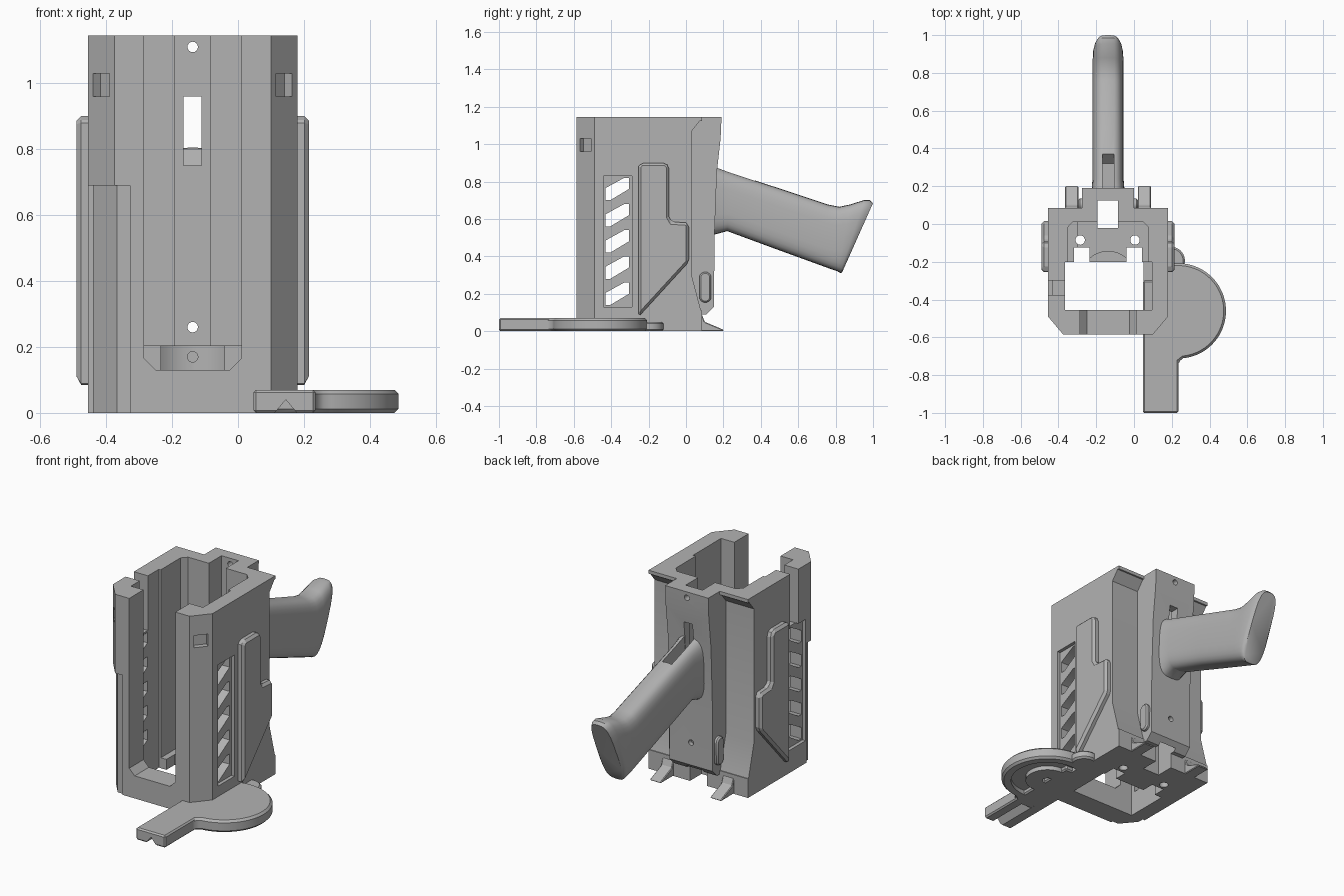
import bpy, bmesh, math
from mathutils import Vector

CX = -0.1375  # mirror plane of the main body

cube = bpy.data.objects.get("Cube")
if cube:
    bpy.data.objects.remove(cube, do_unlink=True)

grey = bpy.data.materials.new("plain grey")
grey.use_nodes = True
grey.diffuse_color = (0.45, 0.45, 0.45, 1)
grey.node_tree.nodes["Principled BSDF"].inputs["Base Color"].default_value = (0.45, 0.45, 0.45, 1)


def finish(name, bm):
    bmesh.ops.recalc_face_normals(bm, faces=bm.faces[:])
    mesh = bpy.data.meshes.new(name)
    bm.to_mesh(mesh)
    bm.free()
    ob = bpy.data.objects.new(name, mesh)
    bpy.context.collection.objects.link(ob)
    mesh.materials.append(grey)
    return ob


def prism(name, pts, lo, hi, axis="z"):
    """Extrude a 2D outline along an axis: z uses (x, y), x uses (y, z), y uses (x, z)."""
    place = {"z": lambda p: (p[0], p[1], lo), "x": lambda p: (lo, p[0], p[1]),
             "y": lambda p: (p[0], lo, p[1])}[axis]
    step = Vector([(hi - lo) * (axis == a) for a in "xyz"])
    bm = bmesh.new()
    face = bm.faces.new([bm.verts.new(place(p)) for p in pts])
    out = bmesh.ops.extrude_face_region(bm, geom=[face])
    bmesh.ops.translate(bm, vec=step, verts=[v for v in out["geom"] if isinstance(v, bmesh.types.BMVert)])
    return finish(name, bm)


def rect(a0, b0, a1, b1):
    return [(a0, b0), (a1, b0), (a1, b1), (a0, b1)]


def box(name, x0, x1, y0, y1, z0, z1):
    return prism(name, rect(x0, y0, x1, y1), z0, z1)


def circle(cx, cy, r, n=32, start=0, sweep=2 * math.pi):
    return [(cx + r * math.cos(start + sweep * i / n), cy + r * math.sin(start + sweep * i / n)) for i in range(n)]


def mirrored(pts):
    return [(2 * CX - x, y) for x, y in pts]


def apply_mod(ob, mod):
    bpy.context.view_layer.objects.active = ob
    bpy.ops.object.modifier_apply(modifier=mod.name)


def boolean(ob, tools, op="DIFFERENCE"):
    for tool in tools:
        mod = ob.modifiers.new("bool", "BOOLEAN")
        mod.operation, mod.solver, mod.object = op, "EXACT", tool
        apply_mod(ob, mod)
        bpy.data.objects.remove(tool, do_unlink=True)


def bevel(ob, width, segments=1):
    mod = ob.modifiers.new("bevel", "BEVEL")
    mod.width, mod.segments = width, segments
    mod.limit_method, mod.angle_limit = "ANGLE", math.radians(40)
    apply_mod(ob, mod)


def smooth(ob):
    bpy.ops.object.select_all(action="DESELECT")
    ob.select_set(True)
    bpy.context.view_layer.objects.active = ob
    bpy.ops.object.shade_smooth_by_angle(angle=math.radians(35))


# Housing shell with chamfered front corners
half = [(0.10, -0.585), (0.18, -0.49), (0.18, 0.085)]
housing = prism("housing", half + mirrored(half)[::-1], 0, 1.145)
back = [(0.03, 0.3), (0.03, 1.07), (0.075, 1.125), (0.3, 1.125), (0.3, 0.11), (0.08, 0.11)]
boolean(housing, [prism("cut", back, -0.6, 0.4, "x")])

# Rear spine joined to the shell
spine = [(0.015, 0.09), (0.015, 1.145), (0.19, 1.145), (0.185, 1.03), (0.165, 0.85),
         (0.152, 0.5), (0.15, 0.13), (0.11, 0.09)]
boolean(housing, [prism("spine", spine, -0.275, 0.0, "x")], "UNION")

# Cavity, bottom opening, cable channel and front opening
cavity = [(-0.365, -0.455), (0.095, -0.455), (0.095, -0.2), (0.078, -0.2), (0.078, -0.02),
          (0.05, 0.01), (-0.325, 0.01), (-0.353, -0.02), (-0.353, -0.2), (-0.365, -0.2)]
front = [(-0.25, 0.13), (-0.025, 0.13), (0.01, 0.165), (0.01, 1.3), (-0.285, 1.3), (-0.285, 0.165)]
boolean(housing, [
    prism("cut", cavity, 0.06, 1.3),
    box("cut", -0.365, 0.05, -0.455, -0.2, -0.1, 0.1),
    prism("cut", front, -0.7, -0.4, "y"),
    box("cut", -0.193, -0.085, -0.02, 0.125, -0.1, 1.3),
    box("cut", -0.5, -0.3, -0.375, -0.30, 0.83, 1.3),
])

# Handle slot and screw holes through the spine
boolean(housing, [box("cut", -0.165, -0.11, 0.0, 0.3, 0.75, 0.96)]
        + [prism("cut", circle(CX, z, 0.016, 16), 0.0, 0.4, "y") for z in (0.26, 1.11)])

# Grilles: shallow recess on each side, slanted slots through both walls
for x0, x1 in ((0.16, 0.3), (-0.6, -0.435)):
    boolean(housing, [box("cut", x0, x1, -0.44, -0.29, 0.13, 0.83)])
for i in range(5):
    z = 0.2 + 0.14 * i
    slot = [(-0.43, z - 0.06), (-0.405, z - 0.06), (-0.305, z), (-0.305, z + 0.06),
            (-0.33, z + 0.06), (-0.43, z + 0.005)]
    boolean(housing, [prism("cut", slot, -0.6, 0.4, "x")])

# Square pockets in the front corner chamfers
n = Vector((0.095, -0.08)).normalized()
t = Vector((-n.y, n.x))
pocket = [tuple(Vector((0.14, -0.5375)) + t * a + n * b)
          for a, b in ((-0.038, -0.03), (0.038, -0.03), (0.038, 0.06), (-0.038, 0.06))]
for pts in (pocket, mirrored(pocket)):
    boolean(housing, [prism("cut", pts, 0.96, 1.03)])

# Shallow relief around one lower front corner
relief = [(-0.5, -0.45), (-0.44, -0.45), (-0.44, -0.485), (-0.367, -0.573),
          (-0.327, -0.573), (-0.327, -0.62), (-0.5, -0.62)]
boolean(housing, [prism("cut", relief, -0.1, 0.69)])

# Inner support block with a round cradle, and the floor holes
support = box("support_block", -0.3, 0.085, -0.2, 0.013, 0.05, 0.205)
boolean(support, [prism("cut", circle(CX, -0.29, 0.145), 0, 0.3),
                  box("cut", -0.193, -0.085, -0.02, 0.1, 0, 0.3),
                  prism("cut", circle(CX, 0.17, 0.016, 16), -0.3, 0.1, "y")])
for ob in (housing, support):
    for x in (-0.285, 0.005):
        boolean(ob, [prism("cut", circle(x, -0.085, 0.025, 20), -0.1, 0.3)])
    for pts in (rect(-0.04, -0.21, 0.042, -0.125), mirrored(rect(-0.04, -0.21, 0.042, -0.125))):
        boolean(ob, [prism("cut", pts, -0.1, 0.3)])
    smooth(ob)

# Raised side panels, spine side bumps and rear hooks, on both sides
panel = [(-0.255, 0.075), (0.015, 0.37), (0.015, 0.57), (0.0, 0.58), (-0.075, 0.585),
         (-0.09, 0.61), (-0.09, 0.88), (-0.11, 0.9), (-0.24, 0.9), (-0.255, 0.88)]
bump = circle(0.103, 0.285, 0.032, 10, 0, math.pi) + circle(0.103, 0.185, 0.032, 10, math.pi, math.pi)
hook = [(0.05, 0.0), (0.05, 0.1), (0.085, 0.09), (0.1, 0.05), (0.2, 0.008), (0.2, 0.0)]
for side, sign in (("left", 1), ("right", -1)):
    def span(lo, hi):
        return (CX + sign * (lo - CX), CX + sign * (hi - CX))
    ob = prism(side + "_side_panel", panel, *span(0.165, 0.215), "x")
    bevel(ob, 0.014)
    ob = prism(side + "_spine_bump", bump, *span(-0.01, 0.02), "x")
    bevel(ob, 0.008)
    smooth(ob)
    ob = prism(side + "_rear_hook", hook, *span(0.02, 0.09), "x")
    bevel(ob, 0.01)

# Grip: rounded cross-sections lofted along the handle (top y, z, bottom y, z, half width)
stations = [(0.13, 0.89, 0.13, 0.51, 0.095), (0.175, 0.872, 0.165, 0.52, 0.088),
            (0.24, 0.848, 0.22, 0.535, 0.083), (0.5, 0.763, 0.47, 0.443, 0.083),
            (0.76, 0.677, 0.72, 0.352, 0.083), (0.82, 0.665, 0.775, 0.332, 0.083),
            (0.88, 0.678, 0.81, 0.32, 0.083), (0.955, 0.702, 0.823, 0.312, 0.08),
            (0.985, 0.70, 0.829, 0.31, 0.074), (1.0, 0.685, 0.835, 0.315, 0.064)]
SIDES = 28
bm = bmesh.new()
rings = []
for ty, tz, by, bz, w in stations:
    ring = []
    for i in range(SIDES):
        a = 2 * math.pi * i / SIDES
        c, s = math.cos(a), math.sin(a)
        u = math.copysign(abs(c) ** 0.6, c)
        v = 0.5 + 0.5 * math.copysign(abs(s) ** 0.6, s)
        ring.append(bm.verts.new((CX + w * u, by + (ty - by) * v, bz + (tz - bz) * v)))
    rings.append(ring)
for r0, r1 in zip(rings, rings[1:]):
    for i in range(SIDES):
        j = (i + 1) % SIDES
        bm.faces.new((r0[i], r0[j], r1[j], r1[i]))
bm.faces.new(rings[0])
bm.faces.new(rings[-1])
grip = finish("grip", bm)
groove = [(0.1, 0.75), (0.32, 0.75), (0.37, 0.8), (0.37, 1.0), (0.1, 1.0)]
boolean(grip, [prism("cut", groove, -0.168, -0.107, "x")])
smooth(grip)

# Foot: bar with a V groove below and a round pad beside it
bar = prism("foot_bar", rect(0.047, 0, 0.235, 0.07), -1.0, -0.3, "y")
bevel(bar, 0.008)
boolean(bar, [prism("cut", [(0.107, -0.005), (0.183, -0.005), (0.145, 0.04)], -1.1, -0.72, "y")])

outline = circle(0.235, -0.46, 0.252, 40, -math.pi / 2 + 0.1, math.pi + 0.3)
outline += [(0.1, -0.22), (0.1, -0.76), (0.23, -0.76), (0.236, -0.73)]
pad = prism("foot_pad", outline, 0, 0.07)
bevel(pad, 0.012)
ring = prism("cut", circle(0.235, -0.46, 0.2, 40), -0.1, 0.025)
boolean(ring, [prism("core", circle(0.235, -0.46, 0.12, 40), -0.2, 0.2),
               box("core", -0.1, 0.19, -0.8, 0.0, -0.2, 0.2)])
boolean(pad, [ring, prism("cut", circle(0.235, -0.46, 0.03, 6), -0.1, 0.04)])
smooth(pad)
lobe = prism("foot_lobe", circle(0.195, -0.195, 0.075, 24), 0, 0.05)
bevel(lobe, 0.01)
smooth(lobe)
